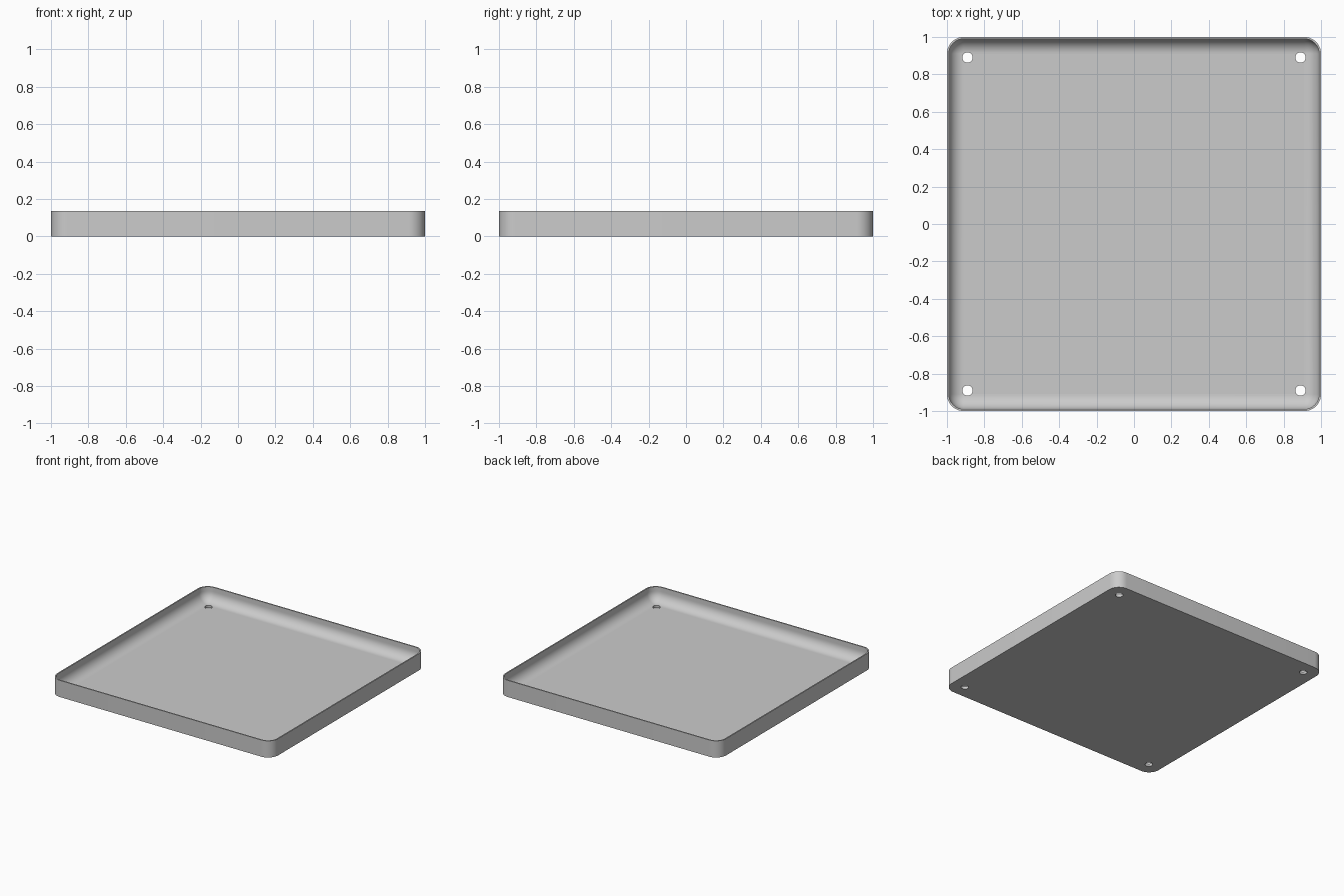
import bpy, bmesh, math

cube = bpy.data.objects.get("Cube")
if cube:
    bpy.data.objects.remove(cube, do_unlink=True)

HEIGHT = 0.136       # overall height
FLOOR = 0.02         # floor thickness
WALL = 0.01          # wall thickness
CORNER = 0.09        # outer corner radius
FILLET = CORNER - WALL
STEPS = 10           # segments per quarter turn
HOLE_AT, HOLE_R = 0.89, 0.028

grey = bpy.data.materials.new("light grey")
grey.use_nodes = True
colour = (0.6, 0.6, 0.6, 1)
grey.diffuse_color = colour
grey.node_tree.nodes["Principled BSDF"].inputs["Base Color"].default_value = colour


def rounded_square(bm, radius, z):
    """Ring of vertices whose corner arcs share fixed centres."""
    c = 1 - CORNER
    ring = []
    for q in range(4):
        mid = math.radians(45 + 90 * q)
        cx, cy = math.copysign(c, math.cos(mid)), math.copysign(c, math.sin(mid))
        for i in range(STEPS + 1):
            a = math.radians(90) * (q + i / STEPS)
            ring.append(bm.verts.new((cx + radius * math.cos(a), cy + radius * math.sin(a), z)))
    return ring


# Tray section: outer wall, rim, inner wall, then the fillet down to the floor
profile = [(CORNER, 0), (CORNER, HEIGHT), (FILLET, HEIGHT)]
for i in range(STEPS + 1):
    t = math.radians(90) * i / STEPS
    profile.append((FILLET * math.cos(t), FLOOR + FILLET * (1 - math.sin(t))))

bm = bmesh.new()
rings = [rounded_square(bm, r, z) for r, z in profile]
for low, high in zip(rings, rings[1:]):
    n = len(low)
    for i in range(n):
        j = (i + 1) % n
        bm.faces.new((low[i], low[j], high[j], high[i]))
bm.faces.new(rings[0][::-1])
bm.faces.new(rings[-1])
bmesh.ops.remove_doubles(bm, verts=bm.verts, dist=0.0001)
bmesh.ops.recalc_face_normals(bm, faces=bm.faces)
mesh = bpy.data.meshes.new("tray")
bm.to_mesh(mesh)
bm.free()
tray = bpy.data.objects.new("tray", mesh)
bpy.context.collection.objects.link(tray)
mesh.materials.append(grey)

# Four screw holes through the floor
for sx in (-1, 1):
    for sy in (-1, 1):
        bpy.ops.mesh.primitive_cylinder_add(vertices=24, radius=HOLE_R, depth=0.3,
                                            location=(sx * HOLE_AT, sy * HOLE_AT, 0))
        cutter = bpy.context.object
        cutter.name = "hole_cutter"
        cutter.hide_render = True
        cutter.data.materials.append(grey)
        bpy.ops.object.select_all(action="DESELECT")
        tray.select_set(True)
        bpy.context.view_layer.objects.active = tray
        cut = tray.modifiers.new("screw_hole", "BOOLEAN")
        cut.operation = "DIFFERENCE"
        cut.solver = "EXACT"
        cut.object = cutter
        bpy.ops.object.modifier_apply(modifier=cut.name)
        bpy.data.objects.remove(cutter, do_unlink=True)

bpy.ops.object.shade_smooth_by_angle(angle=math.radians(30))
